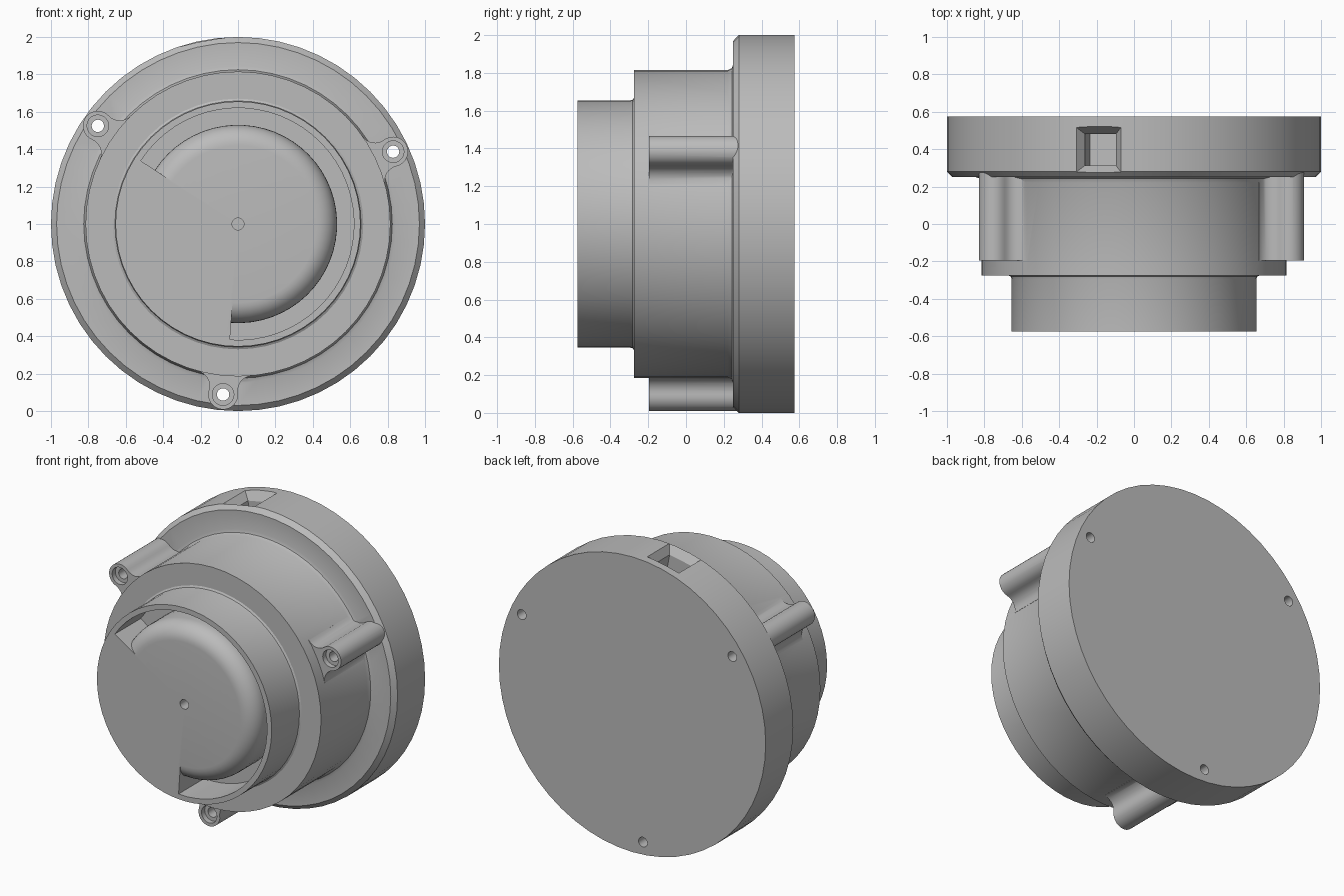
import bpy, bmesh
from math import sin, cos, acos, pi, radians
from mathutils import Matrix, Vector

if "Cube" in bpy.data.objects:
    bpy.data.objects.remove(bpy.data.objects["Cube"])

grey = bpy.data.materials.new("plain_grey")
grey.use_nodes = True
COLOR = (0.5, 0.5, 0.5, 1)
grey.diffuse_color = COLOR
grey.node_tree.nodes["Principled BSDF"].inputs["Base Color"].default_value = COLOR


def polar(r, a, y):
    return Vector((r * cos(a), y, 1 + r * sin(a)))


def finish(name, bm):
    bmesh.ops.remove_doubles(bm, verts=bm.verts, dist=1e-5)
    bmesh.ops.recalc_face_normals(bm, faces=bm.faces)
    mesh = bpy.data.meshes.new(name)
    bm.to_mesh(mesh)
    bm.free()
    mesh.materials.append(grey)
    ob = bpy.data.objects.new(name, mesh)
    bpy.context.collection.objects.link(ob)
    return ob


def lathe(name, profile, start=0, end=360, steps=56, closed=False):
    """Spin (radius, y) points about the y axis; closed profiles get end caps."""
    bm = bmesh.new()
    full = end - start == 360
    angles = [radians(start + (end - start) * i / steps) for i in range(steps + 1)]
    rings = [[bm.verts.new(polar(r, a, y)) for r, y in profile] for a in angles]
    n = len(profile)
    for a, b in zip(rings, rings[1:]):
        for j in range(n if closed else n - 1):
            k = (j + 1) % n
            bm.faces.new((a[j], a[k], b[k], b[j]))
    if closed and not full:
        bm.faces.new(rings[0])
        bm.faces.new(rings[-1])
    bmesh.ops.remove_doubles(bm, verts=bm.verts, dist=1e-5)
    bmesh.ops.dissolve_degenerate(bm, edges=bm.edges, dist=1e-5)
    return finish(name, bm)


def prism(name, outline, y0, y1):
    """Extrude (x, z) points along y."""
    bm = bmesh.new()
    front = [bm.verts.new((x, y0, z)) for x, z in outline]
    back = [bm.verts.new((x, y1, z)) for x, z in outline]
    bm.faces.new(front)
    bm.faces.new(back)
    for i in range(len(outline)):
        k = (i + 1) % len(outline)
        bm.faces.new((front[i], front[k], back[k], back[i]))
    return finish(name, bm)


def circle(x, z, r, n=20):
    return [(x + r * cos(2 * pi * i / n), z + r * sin(2 * pi * i / n)) for i in range(n)]


def combine(target, tool, operation):
    mod = target.modifiers.new(operation, 'BOOLEAN')
    mod.object, mod.operation, mod.solver = tool, operation, 'EXACT'
    bpy.context.view_layer.objects.active = target
    bpy.ops.object.modifier_apply(modifier=mod.name)
    bpy.data.objects.remove(tool)


# Stepped round housing: flange, barrel and front boss
BODY, POST_AT, POST, FILLET = 0.815, 0.915, 0.08, 0.08
housing = lathe("housing", [
    (0, 0.575), (1, 0.575), (1, 0.28), (0.97, 0.25), (0.845, 0.25), (0.825, 0.243),
    (BODY, 0.22), (BODY, -0.275), (0.67, -0.275), (0.658, -0.282), (0.655, -0.295),
    (0.655, -0.575), (0, -0.575)])


# Screw post outline with a fillet on each side running into the barrel
def post_outline(angle):
    reach = BODY + FILLET
    spread = acos((POST_AT**2 + reach**2 - (POST + FILLET)**2) / (2 * POST_AT * reach))
    fx, fz = reach * sin(spread), reach * cos(spread)
    to_post = Vector((-fx, POST_AT - fz)).normalized()
    to_body = Vector((-fx, -fz)).normalized()
    half = [(0.7 * sin(spread), 0.7 * cos(spread))]
    for i in range(9):
        d = to_body.slerp(to_post, i / 8)
        half.append((fx + FILLET * d.x, fz + FILLET * d.y))
    edge = -to_post
    for i in range(1, 9):
        d = edge.slerp(Vector((0, 1)), i / 8)
        half.append((POST * d.x, POST_AT + POST * d.y))
    local = half + [(-u, v) for u, v in reversed(half[:-1])]
    c, s = cos(angle), sin(angle)
    return [(v * c + u * s, 1 + v * s - u * c) for u, v in local]


posts = [radians(a) for a in (25, 145, 265)]
for a in posts:
    combine(housing, prism("screw_post", post_outline(a), -0.195, 0.3), 'UNION')
for a in posts:
    x, z = POST_AT * cos(a), 1 + POST_AT * sin(a)
    combine(housing, prism("counterbore", circle(x, z, 0.058), -0.3, -0.16), 'DIFFERENCE')
    combine(housing, prism("screw_hole", circle(x, z, 0.033), -0.3, 0.7), 'DIFFERENCE')

# Curved pocket around the rounded front dome
dome = [(0.42 + 0.11 * cos(t), -0.465 - 0.11 * sin(t))
        for t in (i * pi / 16 for i in range(9))]
pocket = lathe("pocket", [(0.42, -0.62), (0.62, -0.62), (0.62, -0.3), (0.53, -0.3)] + dome,
               -94, 147, 40, closed=True)
combine(housing, pocket, 'DIFFERENCE')
combine(housing, prism("centre_hole", circle(0, 1, 0.032), -0.7, -0.5), 'DIFFERENCE')


# Bevelled rectangular port in the flange rim
def port_cutter(sections):
    bm = bmesh.new()
    loops = [[bm.verts.new((sx * w, sy * d, r))
              for sx, sy in ((-1, -1), (1, -1), (1, 1), (-1, 1))] for r, w, d in sections]
    for a, b in zip(loops, loops[1:]):
        for i in range(4):
            k = (i + 1) % 4
            bm.faces.new((a[i], a[k], b[k], b[i]))
    bm.faces.new(loops[0])
    bm.faces.new(loops[-1])
    bm.transform(Matrix.Translation((0, 0.397, 1)) @ Matrix.Rotation(radians(-11), 4, 'Y'))
    return finish("port_cutter", bm)


combine(housing, port_cutter([(0.8, 0.085, 0.085), (0.94, 0.085, 0.085),
                              (1.06, 0.17, 0.165)]), 'DIFFERENCE')

# Soft shading with crisp edges
bpy.ops.object.select_all(action='DESELECT')
housing.select_set(True)
bpy.context.view_layer.objects.active = housing
bpy.ops.object.shade_smooth_by_angle(angle=radians(30))
